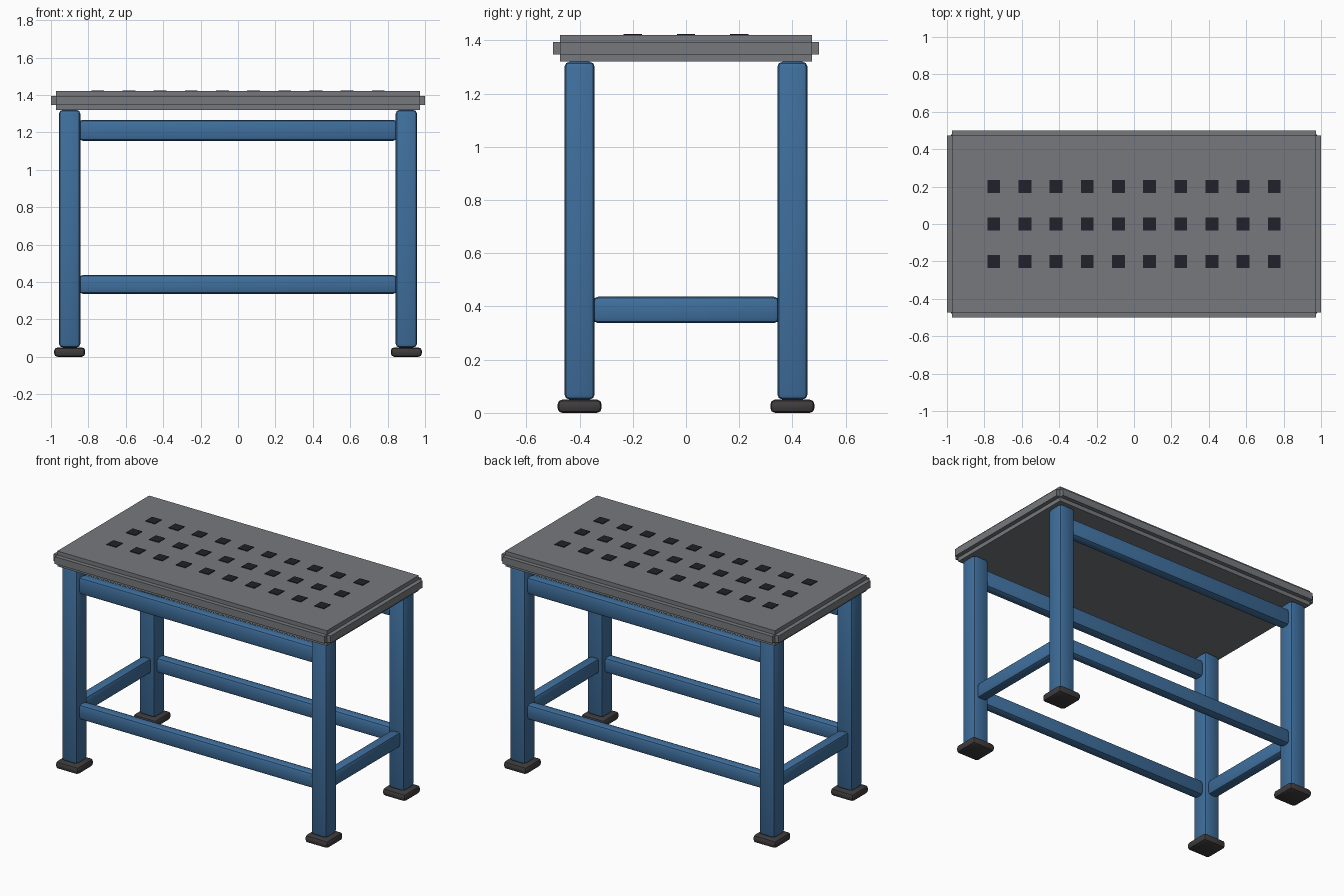
import bpy
import math

cube = bpy.data.objects.get("Cube")
if cube:
    bpy.data.objects.remove(cube, do_unlink=True)


def material(name, color):
    mat = bpy.data.materials.new(name)
    mat.use_nodes = True
    mat.diffuse_color = (*color, 1)
    mat.node_tree.nodes["Principled BSDF"].inputs["Base Color"].default_value = (*color, 1)
    return mat


steel = material("grey_steel", (0.18, 0.19, 0.205))
blue = material("blue_paint", (0.05, 0.16, 0.34))
rubber = material("dark_rubber", (0.05, 0.045, 0.047))
black = material("hole_black", (0.015, 0.015, 0.025))


def box(name, center, size, mat, bevel=0, segments=2):
    bpy.ops.mesh.primitive_cube_add(size=1, location=center)
    obj = bpy.context.object
    obj.name = name
    obj.scale = size
    bpy.ops.object.transform_apply(location=False, rotation=False, scale=True)
    obj.data.materials.append(mat)
    if bevel:
        mod = obj.modifiers.new("rounded_edges", "BEVEL")
        mod.width = bevel
        mod.segments = segments
        bpy.ops.object.modifier_apply(modifier=mod.name)
        bpy.ops.object.shade_smooth_by_angle(angle=math.radians(35))
    return obj


# Table top with a raised trim strip along every edge
box("table_top", (0, 0, 1.37), (1.946, 0.946, 0.1), steel)
for side, s in (("left", 1), ("right", -1)):
    box(f"{side}_trim", (s * 0.985, 0, 1.37), (0.03, 0.946, 0.047), steel)
for side, s in (("back", 1), ("front", -1)):
    box(f"{side}_trim", (0, s * 0.485, 1.37), (1.946, 0.03, 0.047), steel)

# Grid of square holes
for row in range(3):
    for col in range(10):
        x = -0.75 + col * 1.5 / 9
        box("top_hole", (x, (row - 1) * 0.2, 1.4205), (0.068, 0.068, 0.007), black)

# Legs and feet
for side, sx in (("left", 1), ("right", -1)):
    for end, sy in (("back", 1), ("front", -1)):
        box(f"{end}_{side}_leg", (sx * 0.9, sy * 0.4, 0.685), (0.114, 0.114, 1.27), blue, 0.02)
        box(f"{end}_{side}_foot", (sx * 0.9, sy * 0.4, 0.025), (0.166, 0.166, 0.05), rubber, 0.018)

# Long rails, upper and lower, front and back
for end, sy in (("back", 1), ("front", -1)):
    box(f"{end}_upper_rail", (0, sy * 0.4, 1.211), (1.7, 0.07, 0.112), blue, 0.02)
    box(f"{end}_lower_rail", (0, sy * 0.4, 0.387), (1.7, 0.07, 0.1), blue, 0.02)

# Short side rails
for side, sx in (("left", 1), ("right", -1)):
    box(f"{side}_lower_rail", (sx * 0.9, 0, 0.387), (0.07, 0.7, 0.1), blue, 0.02)
